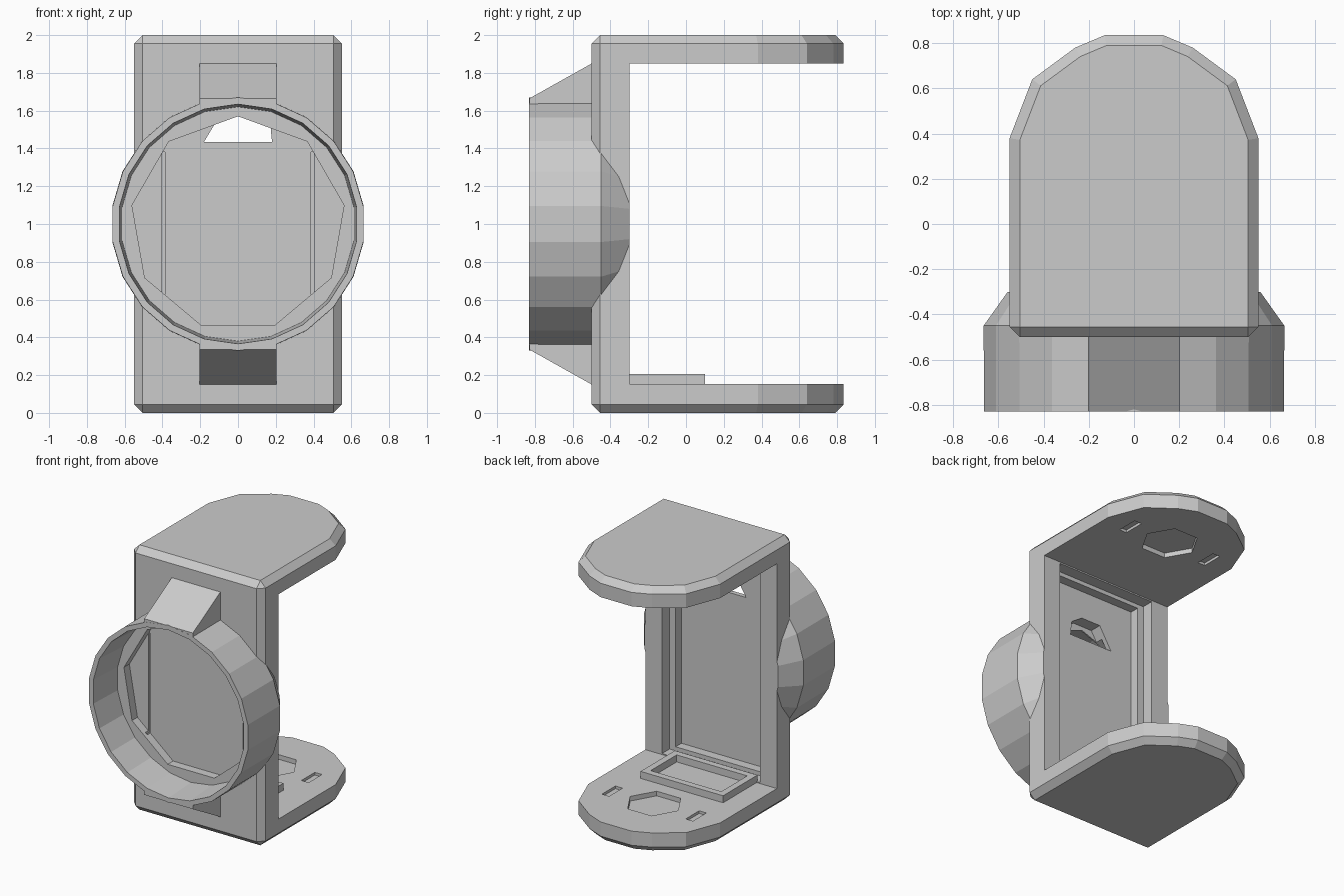
import bpy, bmesh, math

if "Cube" in bpy.data.objects:
    bpy.data.objects.remove(bpy.data.objects["Cube"])


def finish(name, bm):
    bmesh.ops.remove_doubles(bm, verts=bm.verts, dist=1e-5)
    bmesh.ops.recalc_face_normals(bm, faces=bm.faces)
    me = bpy.data.meshes.new(name)
    bm.to_mesh(me)
    bm.free()
    ob = bpy.data.objects.new(name, me)
    bpy.context.collection.objects.link(ob)
    return ob


def loft(name, rings):
    """Closed solid skinned through rings with equal point counts."""
    bm = bmesh.new()
    rows = [[bm.verts.new(p) for p in r] for r in rings]
    n = len(rows[0])
    for a, b in zip(rows, rows[1:]):
        for i in range(n):
            bm.faces.new((a[i], a[(i + 1) % n], b[(i + 1) % n], b[i]))
    bm.faces.new(rows[0])
    bm.faces.new(rows[-1])
    return finish(name, bm)


def box(name, x0, x1, y0, y1, z0, z1):
    return loft(name, [[(x0, y0, z), (x1, y0, z), (x1, y1, z), (x0, y1, z)] for z in (z0, z1)])


def turned(name, profile, n, phase=0.0):
    """Solid turned about the y axis at z = 1; profile is (y, radius)."""
    ang = [2 * math.pi * (i + phase) / n for i in range(n)]
    return loft(name, [[(r * math.cos(a), y, 1 + r * math.sin(a)) for a in ang] for y, r in profile])


def combine(target, tool, op):
    mod = target.modifiers.new("bool", 'BOOLEAN')
    mod.operation, mod.object, mod.solver = op, tool, 'EXACT'
    bpy.context.view_layer.objects.active = target
    bpy.ops.object.modifier_apply(modifier=mod.name)
    bpy.data.objects.remove(tool, do_unlink=True)


# Rounded-end block that becomes the C-shaped bracket
half = [(0.55, -0.5), (0.55, 0.38), (0.45, 0.64), (0.26, 0.78), (0.13, 0.835)]
outline = half + [(-x, y) for x, y in reversed(half)]
bm = bmesh.new()
base = bm.faces.new([bm.verts.new((x, y, 0)) for x, y in outline])
ext = bmesh.ops.extrude_face_region(bm, geom=[base])
bmesh.ops.translate(bm, verts=[v for v in ext['geom'] if isinstance(v, bmesh.types.BMVert)], vec=(0, 0, 2))
bmesh.ops.recalc_face_normals(bm, faces=bm.faces)
edges = [e for e in bm.edges
         if abs(e.verts[0].co.z - e.verts[1].co.z) < 0.1 or all(v.co.y < -0.49 for v in e.verts)]
bmesh.ops.bevel(bm, geom=edges, offset=0.045, segments=1, affect='EDGES')
bracket = finish("bracket_with_ring", bm)

# Front ring with tapered back, and the wedge struts above and below it
combine(bracket, turned("ring", [(-0.83, 0.67), (-0.45, 0.672), (-0.28, 0.55)], 22, 0.5), 'UNION')
for s in (1, -1):
    tri = [(-0.829, 0.665), (-0.49, 0.855), (-0.49, 0.5), (-0.829, 0.6)]
    combine(bracket, loft("strut", [[(x, y, 1 + s * z) for y, z in tri] for x in (-0.203, 0.203)]), 'UNION')

# Stepped ring opening
combine(bracket, turned("bore", [(-0.9, 0.638), (-0.56, 0.62)], 22, 0.5), 'DIFFERENCE')
combine(bracket, turned("lip", [(-0.7, 0.57), (-0.495, 0.57)], 9, 0.25), 'DIFFERENCE')

# Open bay, then the stepped channel between the rails
combine(bracket, box("bay", -1, 1, -0.3, 1, 0.152, 1.85), 'DIFFERENCE')
combine(bracket, box("channel_outer", -0.41, 0.41, -0.39, -0.2, 0.16, 1.84), 'DIFFERENCE')
combine(bracket, box("channel_inner", -0.36, 0.36, -0.46, -0.3, 0.19, 1.81), 'DIFFERENCE')

# Panel window and thin grooves seen through the ring
win = [(-0.18, 1.435), (0.18, 1.435), (0.17, 1.54), (0.08, 1.6), (-0.08, 1.6)]
combine(bracket, loft("window", [[(x, y, z) for x, z in win] for y in (-0.55, -0.4)]), 'DIFFERENCE')
for s in (1, -1):
    combine(bracket, box("groove", s * 0.395 - 0.008, s * 0.395 + 0.008, -0.53, -0.475, 0.62, 1.38), 'DIFFERENCE')

# Shallow recesses in the inner faces of both plates
for z in (0.152, 1.85):
    hexa = [(0.2 * math.cos(i * math.pi / 3), 0.38 + 0.2 * math.sin(i * math.pi / 3)) for i in range(6)]
    combine(bracket, loft("recess", [[(x, y, h) for x, y in hexa] for h in (z - 0.035, z + 0.035)]), 'DIFFERENCE')
    for s in (1, -1):
        combine(bracket, box("slot", s * 0.35 - 0.03, s * 0.35 + 0.03, 0.3, 0.46, z - 0.02, z + 0.02), 'DIFFERENCE')

# Raised rectangular frame on the floor
frame = box("floor_frame", -0.38, 0.31, -0.31, 0.1, 0.14, 0.205)
combine(frame, box("frame_opening", -0.33, 0.26, -0.26, 0.05, 0.1, 0.3), 'DIFFERENCE')
